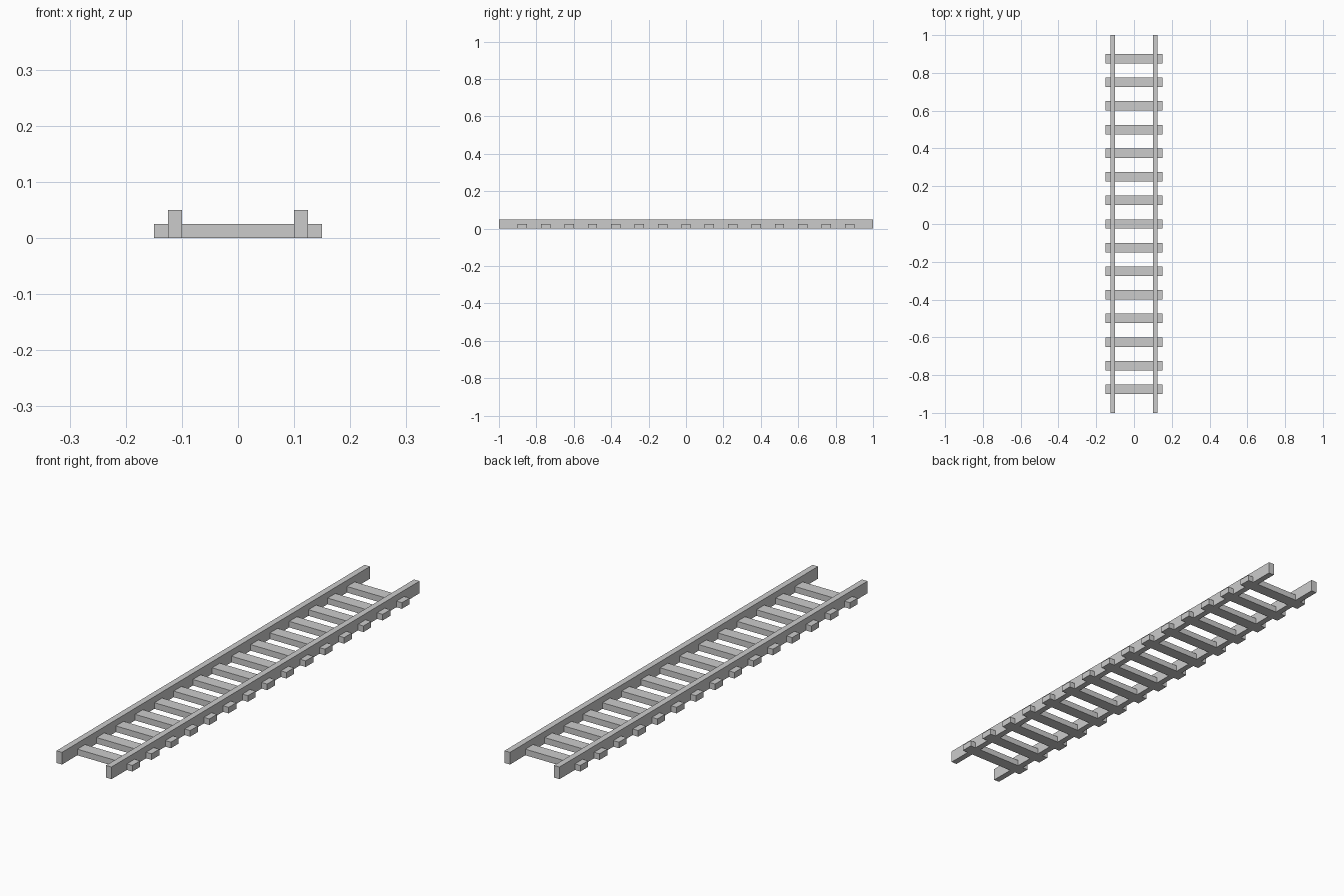
import bpy

cube = bpy.data.objects.get("Cube")
if cube:
    bpy.data.objects.remove(cube, do_unlink=True)

# Plain grey for the whole track
grey = bpy.data.materials.new("light_grey")
grey.use_nodes = True
colour = (0.6, 0.6, 0.6, 1)
grey.diffuse_color = colour
grey.node_tree.nodes["Principled BSDF"].inputs["Base Color"].default_value = colour


def box(name, size, location):
    bpy.ops.mesh.primitive_cube_add(size=1, location=location)
    obj = bpy.context.object
    obj.name = name
    obj.scale = size
    bpy.ops.object.transform_apply(location=False, rotation=False, scale=True)
    obj.data.materials.append(grey)
    return obj


# Two long rails
for name, side in (("left_rail", 1), ("right_rail", -1)):
    box(name, (0.025, 2, 0.05), (side * 0.1125, 0, 0.025))

# Evenly spaced sleepers passing through the rails
SLEEPERS = 15
SPACING = 0.125
for i in range(SLEEPERS):
    y = (i - (SLEEPERS - 1) / 2) * SPACING
    box(f"sleeper_{i + 1}", (0.3, 0.05, 0.025), (0, y, 0.0125))
